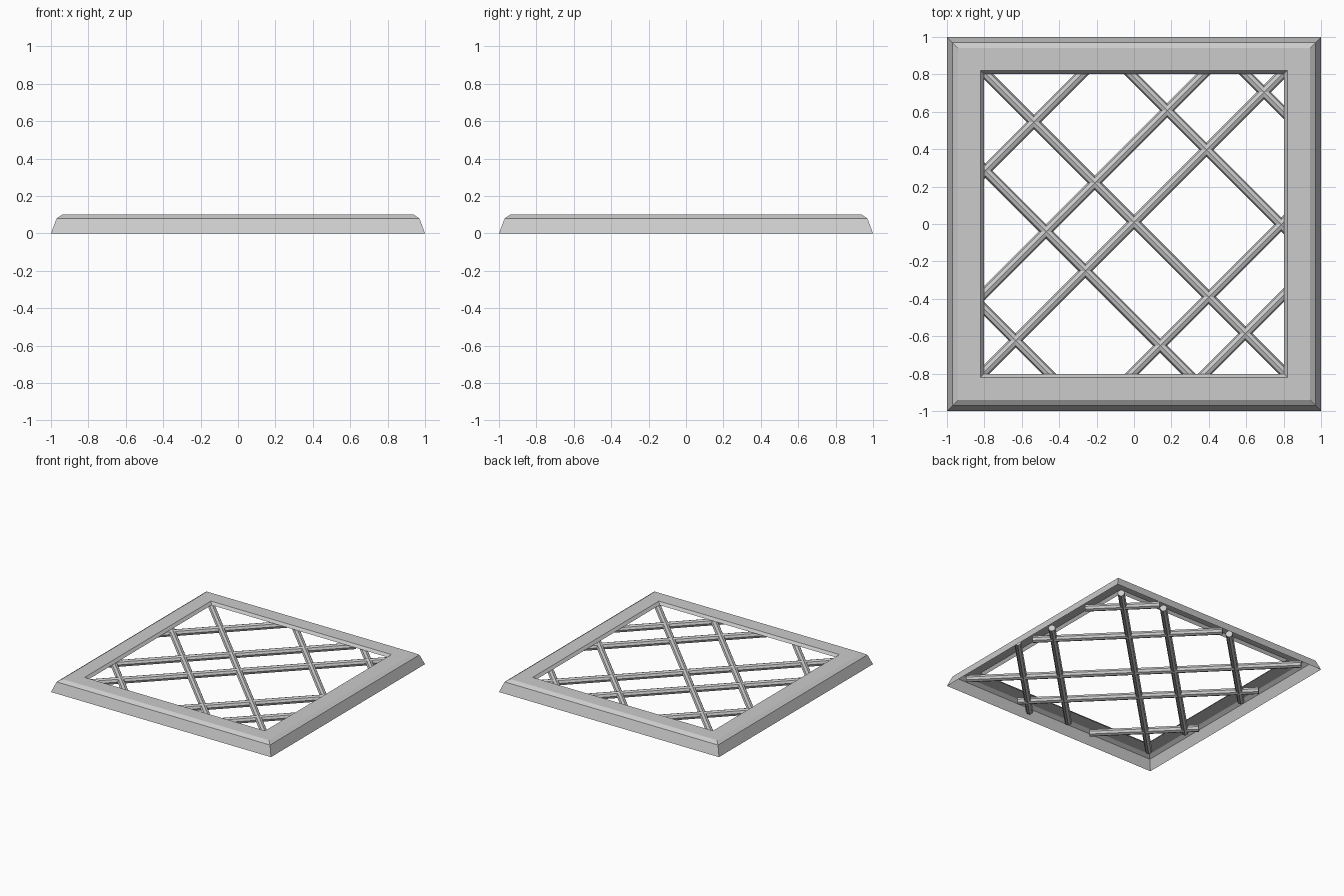
import bpy, bmesh, math
from mathutils import Matrix, Vector

if "Cube" in bpy.data.objects:
    bpy.data.objects.remove(bpy.data.objects["Cube"])


def finish(bm, name):
    mesh = bpy.data.meshes.new(name)
    bm.to_mesh(mesh)
    bm.free()
    obj = bpy.data.objects.new(name, mesh)
    bpy.context.collection.objects.link(obj)
    return obj


# Square frame: an open moulding profile (half width, height), hollow underneath
profile = [(1.0, 0.0), (0.97, 0.08), (0.94, 0.10), (0.82, 0.10), (0.803, 0.078)]
bm = bmesh.new()
rings = [[bm.verts.new((sx * r, sy * r, z))
          for sx, sy in ((-1, -1), (1, -1), (1, 1), (-1, 1))]
         for r, z in profile]
for low, high in zip(rings, rings[1:]):
    for i in range(4):
        j = (i + 1) % 4
        bm.faces.new((low[i], low[j], high[j], high[i]))
finish(bm, "frame")


# Diagonal lattice bars; reach is how far the ends run under the frame
def bar(name, offset, slope, reach):
    half = (reach - abs(offset) / 2) * math.sqrt(2)
    centre = Vector((-slope * offset / 2, offset / 2, 0.05))
    bm = bmesh.new()
    bmesh.ops.create_cone(bm, cap_ends=True, segments=8, radius1=0.027,
                          radius2=0.027, depth=2 * half)
    turn = (Matrix.Rotation(slope * math.pi / 4, 4, 'Z')
            @ Matrix.Rotation(math.pi / 2, 4, 'Y'))
    bmesh.ops.transform(bm, verts=bm.verts, matrix=Matrix.Translation(centre) @ turn)
    finish(bm, name)


rising = [(1.08, 0.9), (0.43, 0.88), (0.01, 0.85), (-0.79, 0.9), (-1.18, 0.96)]
falling = [(1.40, 0.9), (0.785, 0.9), (0.01, 0.9), (-0.51, 0.9), (-1.255, 0.92)]
for n, (offset, reach) in enumerate(rising):
    bar(f"rising_bar_{n + 1}", offset, 1, reach)
for n, (offset, reach) in enumerate(falling):
    bar(f"falling_bar_{n + 1}", offset, -1, reach)
